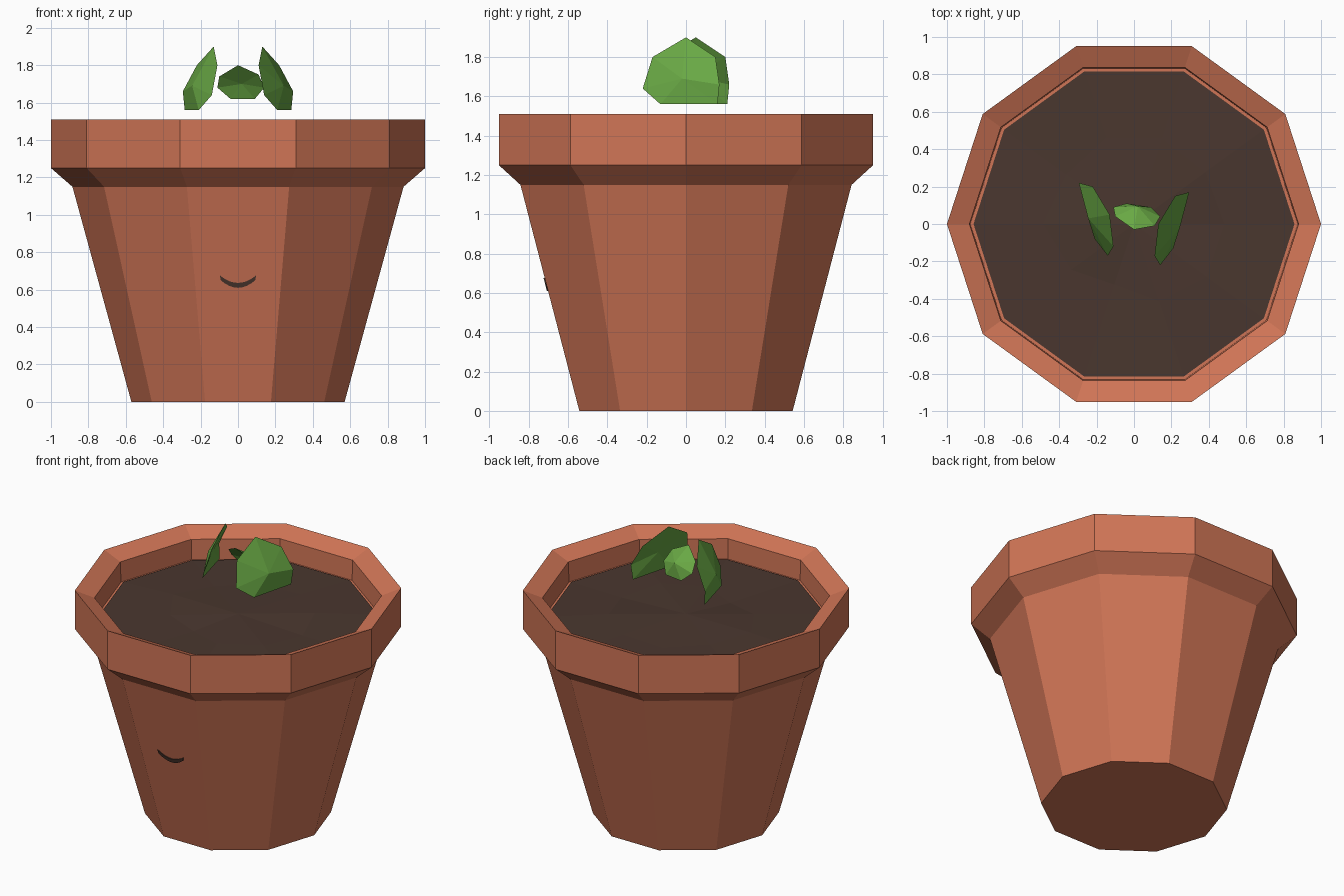
import bpy
import math
import random

if "Cube" in bpy.data.objects:
    bpy.data.objects.remove(bpy.data.objects["Cube"], do_unlink=True)

SIDES = 10
APOTHEM = math.cos(math.pi / SIDES)


def material(name, color):
    mat = bpy.data.materials.new(name)
    mat.use_nodes = True
    rgba = (*color, 1)
    mat.diffuse_color = rgba
    mat.node_tree.nodes["Principled BSDF"].inputs["Base Color"].default_value = rgba
    return mat


terracotta = material("terracotta", (0.63, 0.178, 0.093))
soil_brown = material("soil brown", (0.068, 0.038, 0.028))
leaf_green = material("leaf green", (0.14, 0.39, 0.058))


def build(name, verts, faces, mat):
    mesh = bpy.data.meshes.new(name)
    mesh.from_pydata(verts, [], faces)
    mesh.materials.append(mat)
    obj = bpy.data.objects.new(name, mesh)
    bpy.context.collection.objects.link(obj)
    return obj


def ring(radius, z, wobble=0):
    """One ten-sided loop of points, with a corner on +x."""
    loop = []
    for i in range(SIDES):
        a = math.tau * i / SIDES
        r = radius * (1 + random.uniform(-wobble, wobble))
        dz = random.uniform(-wobble, wobble) * 0.08
        loop.append((r * math.cos(a), r * math.sin(a), z + dz))
    return loop


def bands(count):
    """Quads joining consecutive loops."""
    return [(k * SIDES + i, k * SIDES + (i + 1) % SIDES,
             (k + 1) * SIDES + (i + 1) % SIDES, (k + 1) * SIDES + i)
            for k in range(count - 1) for i in range(SIDES)]


random.seed(4)

# Pot: tapered body, flared rim, inward sloping lip and inner ledge
profile = [(0.57, 0), (0.885, 1.15), (1, 1.25), (1, 1.51),
           (0.88, 1.46), (0.875, 1.325), (0.84, 1.325)]
verts = [p for r, z in profile for p in ring(r, z)]
build("pot", verts, bands(len(profile)) + [tuple(reversed(range(SIDES)))], terracotta)

# Soil: shallow uneven mound
verts = ring(0.858, 1.3) + ring(0.858, 1.33) + ring(0.42, 1.338, 0.2) + [(0, 0, 1.345)]
hub = len(verts) - 1
top = hub - SIDES
fan = [(top + i, top + (i + 1) % SIDES, hub) for i in range(SIDES)]
soil = build("soil", verts, bands(3) + fan, soil_brown)

# Smile: thin curved plate lying on the sloping front face
STEPS = 8


def on_front(x, z, lift):
    radius = 0.57 + (0.885 - 0.57) * z / 1.15
    return (x, -radius * APOTHEM - lift, z)


verts = []
for i in range(STEPS + 1):
    t = 2 * i / STEPS - 1
    low = 0.61 + 0.04 * t * t
    for lift in (0.006, -0.002):
        verts.append(on_front(0.092 * t, low, lift))
        verts.append(on_front(0.097 * t, low + 0.026, lift))
faces = [(0, 1, 3, 2), (4 * STEPS, 4 * STEPS + 2, 4 * STEPS + 3, 4 * STEPS + 1)]
for i in range(STEPS):
    a, b = 4 * i, 4 * i + 4
    for p, q in ((0, 1), (1, 3), (3, 2), (2, 0)):
        faces.append((a + p, b + p, b + q, a + q))
build("smile", verts, faces, soil_brown)


# Leaves: thin cupped blades with a bulging outer hub and a shallower inner hub
def leaf(name, outline, outer, inner, mirror=1, shift=0):
    verts = [(x * mirror, y + shift, z) for x, y, z in outline + [outer, inner]]
    n = len(outline)
    faces = []
    for i in range(n):
        j = (i + 1) % n
        faces += [(i, j, n), (j, i, n + 1)]
    if mirror < 0:
        faces = [f[::-1] for f in faces]
    return build(name, verts, faces, leaf_green)


side_outline = [(0.13, 0, 1.9), (0.11, -0.17, 1.8), (0.14, -0.22, 1.64),
                (0.21, -0.13, 1.56), (0.285, 0.16, 1.56),
                (0.295, 0.17, 1.66), (0.22, 0.15, 1.8)]
side_outline.reverse()
side_outer, side_inner = (0.245, -0.02, 1.69), (0.215, -0.01, 1.7)
leaf("left_leaf", side_outline, side_outer, side_inner)
leaf("right_leaf", side_outline, side_outer, side_inner, -1, 0.05)

back_outline = [(0, -0.03, 1.8), (0.11, -0.01, 1.75), (0.14, 0.04, 1.68),
                (0.09, 0.09, 1.62), (-0.04, 0.11, 1.62),
                (-0.11, 0.09, 1.68), (-0.1, 0.04, 1.74)]
leaf("back_leaf", back_outline, (0.02, 0.095, 1.72), (0.02, 0.065, 1.7))

# Make every surface face outward and keep the facets flat
for name in ("smile", "left_leaf", "right_leaf", "back_leaf"):
    bpy.ops.object.select_all(action="DESELECT")
    obj = bpy.data.objects[name]
    obj.select_set(True)
    bpy.context.view_layer.objects.active = obj
    bpy.ops.object.mode_set(mode="EDIT")
    bpy.ops.mesh.select_all(action="SELECT")
    bpy.ops.mesh.normals_make_consistent(inside=False)
    bpy.ops.object.mode_set(mode="OBJECT")
